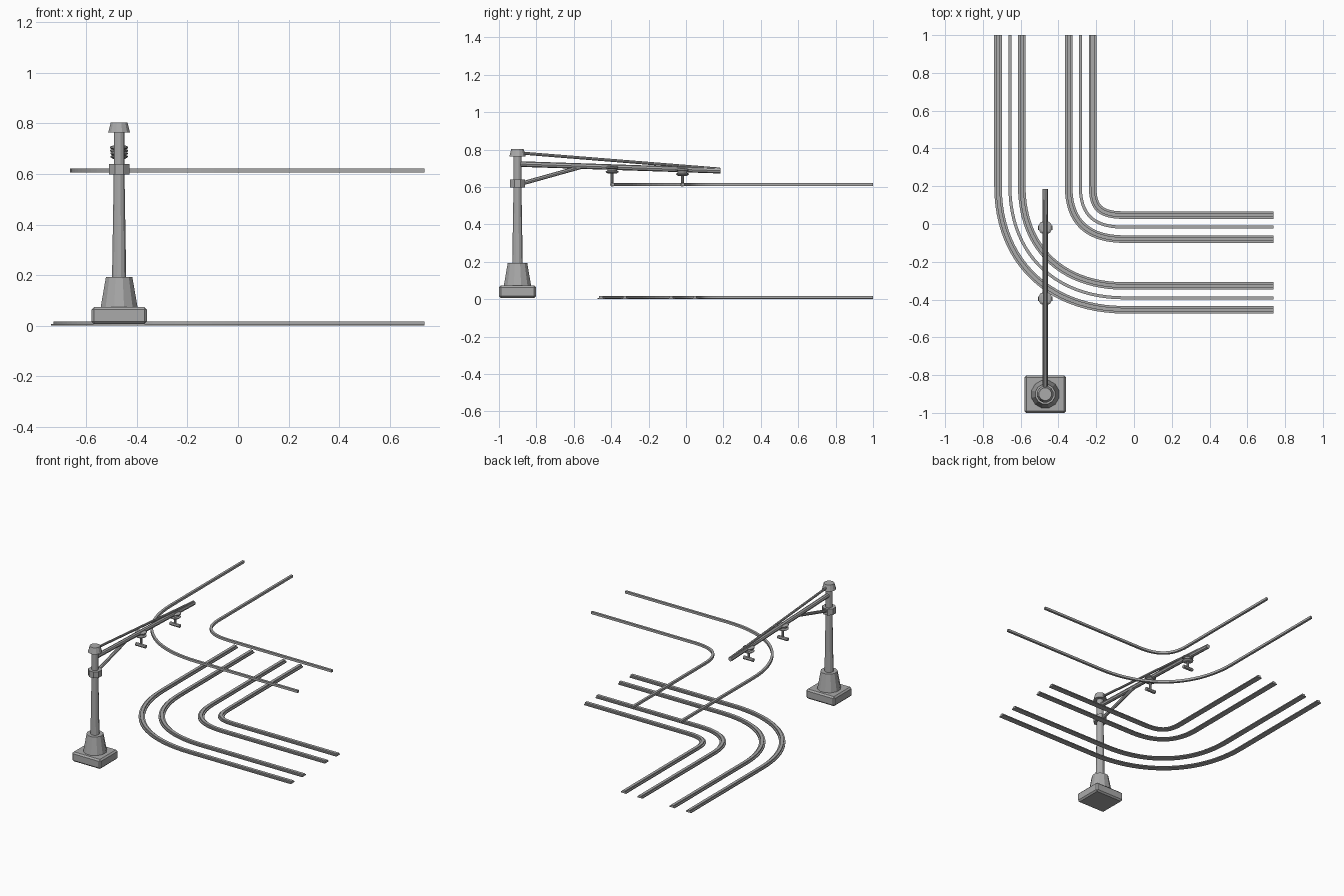
import bpy, bmesh, math
from mathutils import Vector
from mathutils.geometry import interpolate_bezier

cube = bpy.data.objects.get("Cube")
if cube:
    bpy.data.objects.remove(cube, do_unlink=True)

metal = bpy.data.materials.new("plain_grey")
metal.use_nodes = True
GREY = (0.4, 0.4, 0.4, 1)
metal.diffuse_color = GREY
metal.node_tree.nodes["Principled BSDF"].inputs["Base Color"].default_value = GREY

MAST_X, MAST_Y = -0.47, -0.901
END_X, END_Y = 0.738, 1.0
BEND = Vector((-0.05, 0.2))     # shared corner where every bend starts and ends


def finish(name, bm):
    bmesh.ops.recalc_face_normals(bm, faces=bm.faces)
    mesh = bpy.data.meshes.new(name)
    bm.to_mesh(mesh)
    bm.free()
    mesh.materials.append(metal)
    obj = bpy.data.objects.new(name, mesh)
    bpy.context.collection.objects.link(obj)
    return obj


def lathe(name, x, y, profile, sides=12):
    """Stack of polygon rings given as (radius, z), capped at both ends."""
    bm = bmesh.new()
    rings = []
    for r, z in profile:
        angles = [math.tau * (i + 0.5) / sides for i in range(sides)]
        rings.append([bm.verts.new((x + r * math.cos(a), y + r * math.sin(a), z)) for a in angles])
    for low, high in zip(rings, rings[1:]):
        for i in range(sides):
            j = (i + 1) % sides
            bm.faces.new((low[i], low[j], high[j], high[i]))
    bm.faces.new(rings[0])
    bm.faces.new(rings[-1])
    return finish(name, bm)


def bar(name, start, end, radius, sides=8):
    """Straight tube between two points."""
    start, end = Vector(start), Vector(end)
    bm = bmesh.new()
    bmesh.ops.create_cone(bm, cap_ends=True, segments=sides, radius1=radius,
                          radius2=radius, depth=(end - start).length)
    turn = (end - start).to_track_quat('Z', 'Y').to_matrix().to_4x4()
    turn.translation = (start + end) / 2
    bm.transform(turn)
    return finish(name, bm)


def bent_track(name, x, y, section):
    """Sweep a closed section (across, z) down one leg, round the bend, along the other."""
    pull_y = 0.552 * (BEND.y - y) + 0.033
    pull_x = 0.552 * (BEND.x - x) + 0.033
    bend = interpolate_bezier(Vector((x, BEND.y)), Vector((x, BEND.y - pull_y)),
                              Vector((BEND.x - pull_x, y)), Vector((BEND.x, y)), 24)
    path = [Vector((x, END_Y)), *[p.to_2d() for p in bend], Vector((END_X, y))]
    bm = bmesh.new()
    rings = []
    last = len(path) - 1
    for i, p in enumerate(path):
        if i <= 1:
            t = Vector((0, -1))
        elif i >= last - 1:
            t = Vector((1, 0))
        else:
            t = (path[i + 1] - path[i - 1]).normalized()
        side = Vector((-t.y, t.x))
        rings.append([bm.verts.new((*(p + side * u), z)) for u, z in section])
    n = len(section)
    for a, b in zip(rings, rings[1:]):
        for i in range(n):
            j = (i + 1) % n
            bm.faces.new((a[i], a[j], b[j], b[i]))
    bm.faces.new(rings[0])
    bm.faces.new(rings[-1])
    return finish(name, bm)


# Ground rails: flat flange with a raised head, two pairs
half_rail = [(0.02, 0), (0.02, 0.007), (0.01, 0.007), (0.01, 0.016)]
rail = half_rail + [(-u, z) for u, z in reversed(half_rail)]
for name, x, y in (("outer_track_outer_rail", -0.72, -0.454), ("outer_track_inner_rail", -0.594, -0.328),
                   ("inner_track_outer_rail", -0.346, -0.08), ("inner_track_inner_rail", -0.219, 0.047)):
    bent_track(name, x, y, rail)

# Overhead wires
WIRE_Z = 0.613
wire = [(u, WIRE_Z + w) for u, w in ((-0.008, -0.008), (0.008, -0.008), (0.008, 0.008), (-0.008, 0.008))]
bent_track("outer_wire", -0.657, -0.391, wire)
bent_track("inner_wire", -0.284, -0.017, wire)

# Mast footing: bevelled block
bm = bmesh.new()
bmesh.ops.create_cube(bm, size=1)
for v in bm.verts:
    v.co = (MAST_X + v.co.x * 0.22, MAST_Y + v.co.y * 0.198, 0.04 + v.co.z * 0.066)
bmesh.ops.bevel(bm, geom=bm.edges[:], offset=0.01, segments=1, affect='EDGES')
finish("mast_footing", bm)

# Mast
lathe("mast_shoe", MAST_X, MAST_Y, [(0.076, 0.07), (0.054, 0.193)])
lathe("mast_pole", MAST_X, MAST_Y, [(0.029, 0.19), (0.022, 0.6), (0.022, 0.77)])
lathe("mast_collar", MAST_X, MAST_Y, [(0.044, 0.597), (0.044, 0.64)], 8)
lathe("mast_cap", MAST_X, MAST_Y, [(0.045, 0.763), (0.034, 0.804)])

# Boom with its tie rod and brace
boom_start = Vector((MAST_X, -0.9, 0.723))
boom_end = Vector((MAST_X, 0.185, 0.687))
bar("boom", boom_start, boom_end, 0.015)
bar("tie_rod", (MAST_X, -0.89, 0.782), (MAST_X, 0.18, 0.696), 0.008)
bar("boom_brace", (MAST_X, -0.88, 0.618), (MAST_X, -0.565, 0.706), 0.011)

# Wire hangers: insulator discs, drop rod and clamp bar
for name, y in (("outer", -0.395), ("inner", -0.019)):
    z = boom_start.lerp(boom_end, (y - boom_start.y) / (boom_end.y - boom_start.y)).z
    lathe(name + "_insulator", MAST_X, y,
          [(0.025, z - 0.034), (0.036, z - 0.027), (0.036, z - 0.023), (0.026, z - 0.018),
           (0.026, z - 0.009), (0.037, z - 0.005), (0.037, z + 0.001), (0.026, z + 0.006)])
    bar(name + "_drop_rod", (MAST_X, y, WIRE_Z), (MAST_X, y, z - 0.03), 0.008)
    bar(name + "_clamp_bar", (MAST_X - 0.038, y, WIRE_Z), (MAST_X + 0.038, y, WIRE_Z), 0.012)
